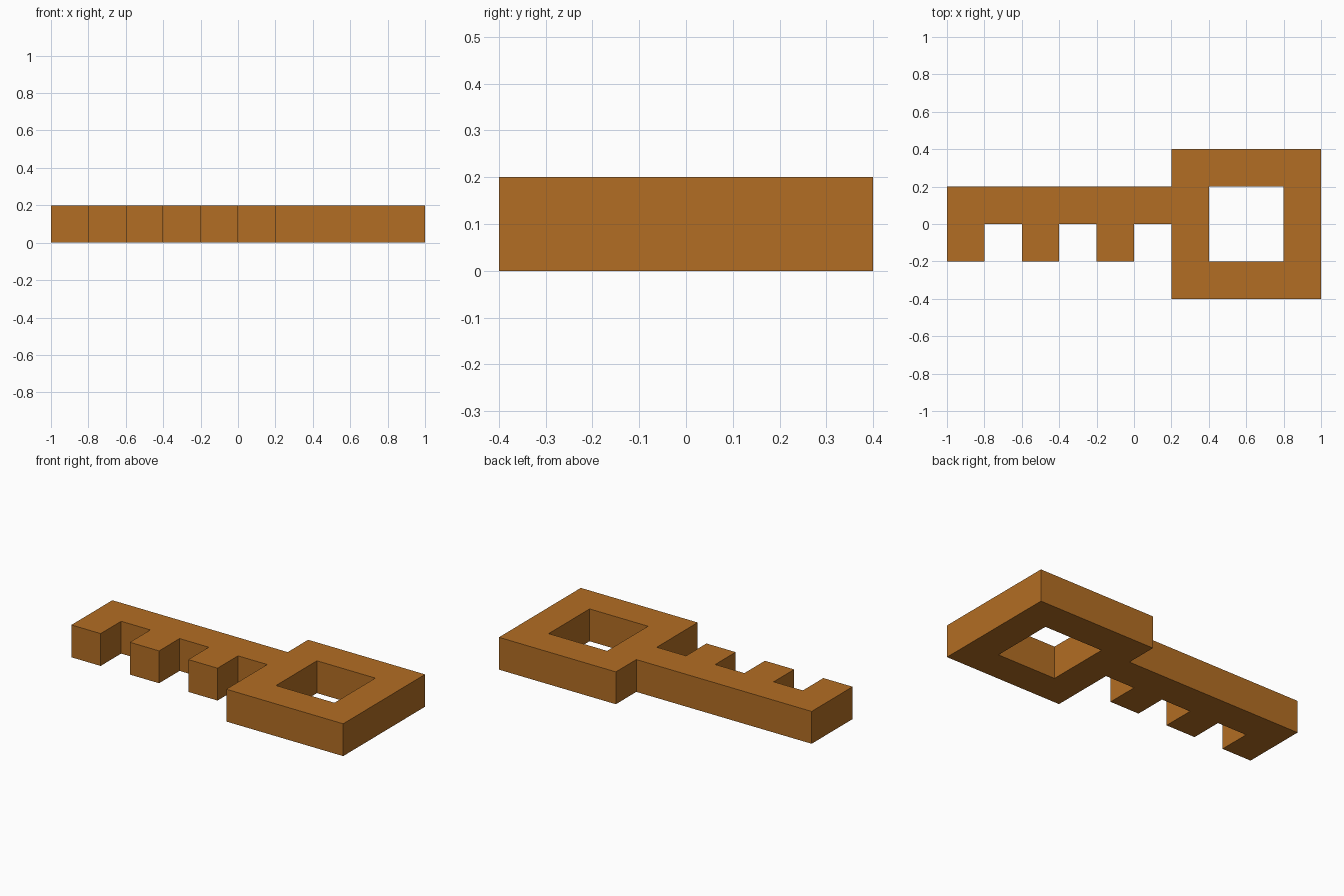
import bpy, bmesh

if "Cube" in bpy.data.objects:
    bpy.data.objects.remove(bpy.data.objects["Cube"])

CELL = 0.2  # the whole key sits on a 0.2 unit grid

# Plan of the key seen from above: toothed shaft on the left, square bow on the right
PLAN = [
    "......####",
    "#######..#",
    "#.#.#.#..#",
    "......####",
]

brown = bpy.data.materials.new("warm brown")
brown.diffuse_color = (0.45, 0.155, 0.017, 1)
brown.use_nodes = True
brown.node_tree.nodes["Principled BSDF"].inputs["Base Color"].default_value = brown.diffuse_color

# Flat plan, one square per filled cell
bm = bmesh.new()
for row, line in enumerate(PLAN):
    for col, mark in enumerate(line):
        if mark == "#":
            x, y = -1 + col * CELL, 0.4 - (row + 1) * CELL
            corners = [(x, y), (x + CELL, y), (x + CELL, y + CELL), (x, y + CELL)]
            bm.faces.new([bm.verts.new((cx, cy, 0)) for cx, cy in corners])
bmesh.ops.remove_doubles(bm, verts=bm.verts, dist=0.001)

# Raise the plan into a solid slab
raised = bmesh.ops.extrude_face_region(bm, geom=bm.faces[:], use_keep_orig=True)
top = [g for g in raised["geom"] if isinstance(g, bmesh.types.BMVert)]
bmesh.ops.translate(bm, verts=top, vec=(0, 0, CELL))
bmesh.ops.recalc_face_normals(bm, faces=bm.faces)

mesh = bpy.data.meshes.new("key")
bm.to_mesh(mesh)
bm.free()
mesh.materials.append(brown)
key = bpy.data.objects.new("key", mesh)
bpy.context.collection.objects.link(key)
